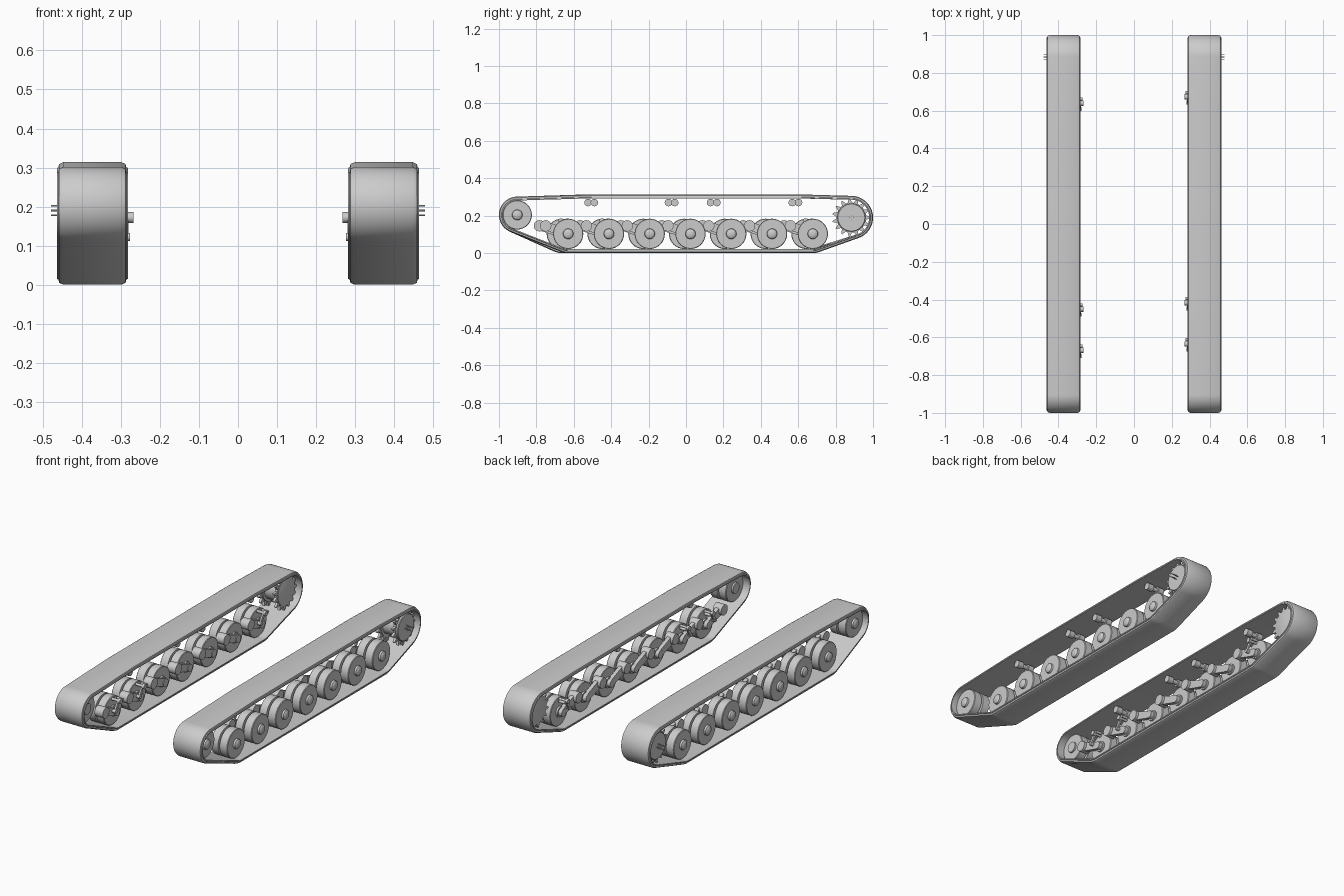
import bpy, bmesh, math
from mathutils import Vector

cube = bpy.data.objects.get("Cube")
if cube:
    bpy.data.objects.remove(cube)

GREY = bpy.data.materials.new("plain_grey")
GREY.use_nodes = True
GREY.diffuse_color = (0.6, 0.6, 0.6, 1)
GREY.node_tree.nodes["Principled BSDF"].inputs["Base Color"].default_value = (0.6, 0.6, 0.6, 1)

CENTRE = 0.373            # middle of each track in x
AXLE_Z = 0.103
PITCH = 0.218
IDLER = (-0.902, 0.204)
SPROCKET = (0.884, 0.19)


def finish(name, bm, side):
    """Mirror to the wanted side, then make a shaded object."""
    for v in bm.verts:
        v.co.x *= side
    bmesh.ops.recalc_face_normals(bm, faces=bm.faces[:])
    mesh = bpy.data.meshes.new(name)
    bm.to_mesh(mesh)
    bm.free()
    mesh.materials.append(GREY)
    ob = bpy.data.objects.new(name, mesh)
    bpy.context.collection.objects.link(ob)
    bpy.ops.object.select_all(action='DESELECT')
    ob.select_set(True)
    bpy.context.view_layer.objects.active = ob
    bpy.ops.object.shade_smooth_by_angle(angle=math.radians(35))


def bridge(bm, a, b):
    n = len(a)
    for i in range(n):
        bm.faces.new((a[i], a[(i + 1) % n], b[(i + 1) % n], b[i]))


def lathe(bm, y, z, profile, n=32):
    """Turn (x, radius) points about an axle along x and cap both ends."""
    rings = []
    for x, r in profile:
        angles = [2 * math.pi * i / n for i in range(n)]
        rings.append([bm.verts.new((x, y + r * math.cos(a), z + r * math.sin(a))) for a in angles])
    for a, b in zip(rings, rings[1:]):
        bridge(bm, a, b)
    bm.faces.new(rings[0])
    bm.faces.new(rings[-1])


def prism(bm, points, x0, x1):
    """Extrude a (y, z) outline along x."""
    a, b = ([bm.verts.new((x, y, z)) for y, z in points] for x in (x0, x1))
    bridge(bm, a, b)
    bm.faces.new(a)
    bm.faces.new(b)


def hull(circles, n=72):
    """Convex outline wrapped around (y, z, radius) circles."""
    pts = sorted((y + r * math.cos(2 * math.pi * i / n), z + r * math.sin(2 * math.pi * i / n))
                 for y, z, r in circles for i in range(n))

    def half(seq):
        out = []
        for p in seq:
            while len(out) > 1 and ((out[-1][0] - out[-2][0]) * (p[1] - out[-2][1])
                                    - (out[-1][1] - out[-2][1]) * (p[0] - out[-2][0])) <= 1e-7:
                out.pop()
            out.append(p)
        return out[:-1]
    return half(pts) + half(pts[::-1])


def inset(loop, d):
    out = []
    for i, p in enumerate(loop):
        a, b = Vector(loop[i - 1]), Vector(loop[(i + 1) % len(loop)])
        p = Vector(p)
        t = ((p - a).normalized() + (b - p).normalized()).normalized()
        out.append(p + d * Vector((-t.y, t.x)))
    return out


def track_belt(name, side, shift):
    first, last = -0.63 + shift, -0.63 + 6 * PITCH + shift
    loop = hull([(*IDLER, 0.098), (*SPROCKET, 0.116), (first, AXLE_Z, 0.103),
                 (last, AXLE_Z, 0.103), (-0.49 + shift, 0.27, 0.044), (0.6 + shift, 0.27, 0.044)])
    # cross-section: distance from the centre line, depth below the outer face
    half = [(0.074, 0), (0.085, 0.005), (0.087, 0.013), (0.091, 0.015), (0.091, 0.021), (0.082, 0.021)]
    section = half + [(-x, d) for x, d in reversed(half)]
    bm = bmesh.new()
    rings = [[bm.verts.new((CENTRE + x, *p)) for p in inset(loop, d)] for x, d in section]
    for a, b in zip(rings, rings[1:] + rings[:1]):
        bridge(bm, a, b)
    finish(name, bm, side)


def wheel(name, side, y, z, r):
    """Rubber-tyred double wheel with a stepped hub cap."""
    bm = bmesh.new()
    lathe(bm, y, z, [(0.315, 0.03), (0.325, 0.03), (0.325, r - 0.003), (0.328, r), (0.371, r),
                     (0.371, r - 0.02), (0.382, r - 0.02), (0.382, r), (0.427, r), (0.43, r - 0.003),
                     (0.43, 0.028), (0.44, 0.026), (0.446, 0.018), (0.448, 0.008)])
    finish(name, bm, side)


def swing_arm(name, side, y):
    """Trailing arm from the pivot tube to the wheel axle."""
    bm = bmesh.new()
    py, pz = y - 0.12, 0.146
    prism(bm, hull([(py, pz, 0.024), (y, AXLE_Z, 0.02)], 24), 0.298, 0.32)
    lathe(bm, py, pz, [(0.283, 0.03), (0.335, 0.03)], 24)
    lathe(bm, y, AXLE_Z, [(0.294, 0.022), (0.33, 0.022)], 24)
    finish(name, bm, side)


def damper(name, side, y):
    """Small shock absorber above the arm with a thin link rod."""
    bm = bmesh.new()
    lathe(bm, y - 0.005, 0.172, [(0.268, 0.014), (0.282, 0.014), (0.282, 0.008), (0.325, 0.008)], 16)
    lathe(bm, y + 0.018, 0.172, [(0.273, 0.008), (0.31, 0.008)], 12)
    prism(bm, hull([(y - 0.005, 0.172, 0.008), (y - 0.035, 0.122, 0.008)], 12), 0.28, 0.29)
    lathe(bm, y - 0.035, 0.122, [(0.277, 0.01), (0.305, 0.01)], 12)
    finish(name, bm, side)


def sprocket(name, side):
    y, z = SPROCKET
    bm = bmesh.new()
    lathe(bm, y, z, [(0.305, 0.03), (0.315, 0.075), (0.335, 0.075), (0.335, 0.06), (0.41, 0.06),
                     (0.41, 0.075), (0.438, 0.075), (0.441, 0.072)], 40)
    # two toothed rings
    teeth = 15
    outline = []
    for i in range(teeth):
        for step, r in ((-0.36, 0.08), (-0.08, 0.102), (0.08, 0.102), (0.36, 0.08)):
            a = 2 * math.pi * (i + step) / teeth
            outline.append((y + r * math.cos(a), z + r * math.sin(a)))
    for x in (0.318, 0.415):
        prism(bm, outline, x, x + 0.014)
    # four slim pins on the outer face
    for i in range(4):
        a = math.pi / 2 * i
        lathe(bm, y + 0.012 * math.cos(a), z + 0.012 * math.sin(a), [(0.435, 0.002), (0.479, 0.002)], 8)
    finish(name, bm, side)


# Left and right tracks; the right running gear sits slightly further forward
for label, side, shift in (("left", 1, 0), ("right", -1, -0.034)):
    track_belt(label + "_track_belt", side, shift)
    wheel(label + "_idler_wheel", side, *IDLER, 0.078)
    sprocket(label + "_drive_sprocket", side)
    for i in range(7):
        y = -0.63 + i * PITCH + shift
        wheel(f"{label}_road_wheel_{i + 1}", side, y, AXLE_Z, 0.081)
        swing_arm(f"{label}_swing_arm_{i + 1}", side, y)
        if i in (0, 1, 6):
            damper(f"{label}_damper_{i + 1}", side, y)
    for i, y in enumerate((-0.49, -0.06, 0.165, 0.602)):
        bm = bmesh.new()
        lathe(bm, y + shift, 0.27, [(0.31, 0.02), (0.345, 0.02), (0.345, 0.012), (0.38, 0.012),
                                    (0.38, 0.02), (0.415, 0.02)], 20)
        finish(f"{label}_return_roller_{i + 1}", bm, side)
